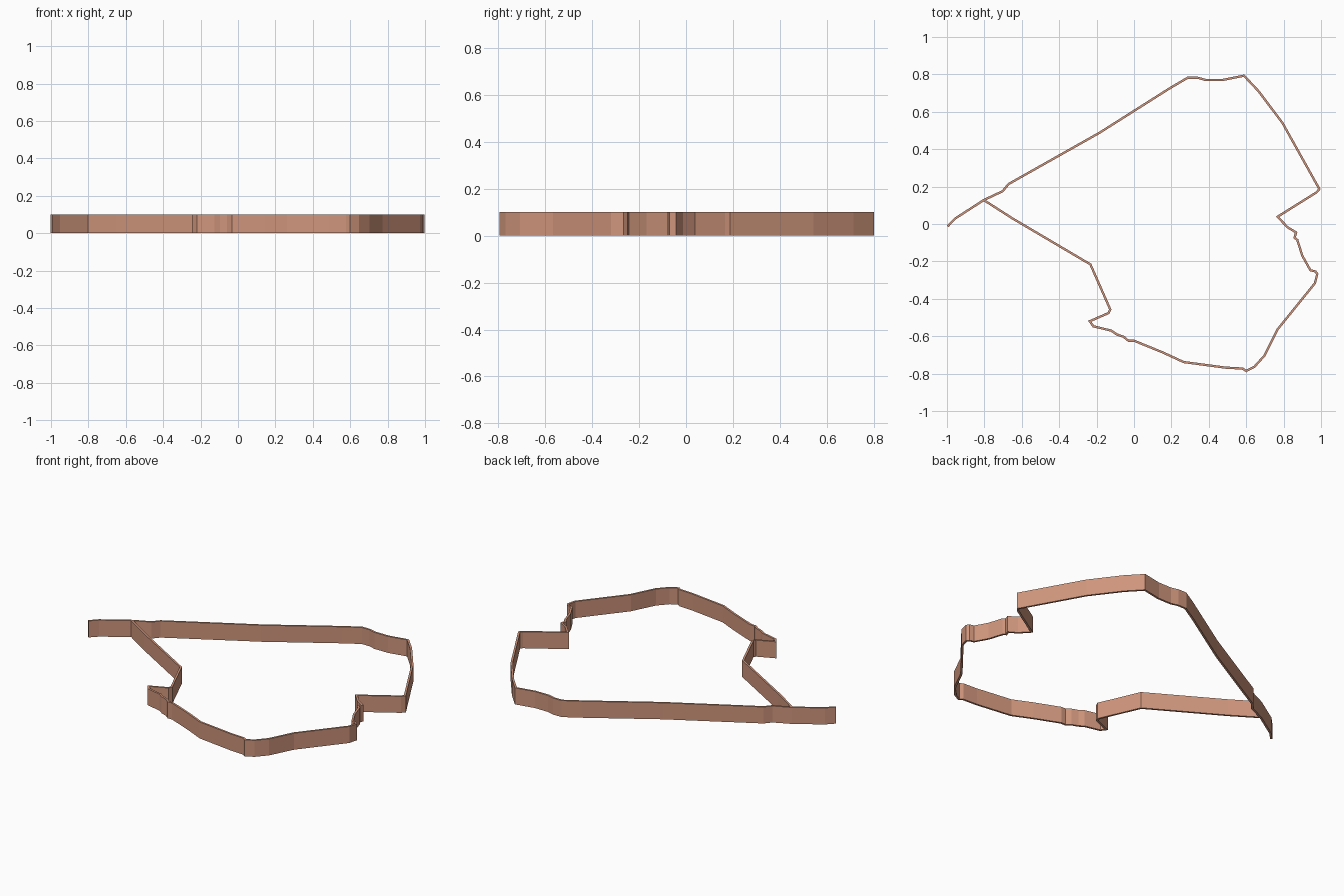
import bpy, bmesh
from mathutils import Vector

if "Cube" in bpy.data.objects:
    bpy.data.objects.remove(bpy.data.objects["Cube"])

HEIGHT, HALF_THICKNESS = 0.1, 0.006

# Centre line: the free tail, the junction, then clockwise round the outline
JUNCTION = (-0.803, 0.128)
TAIL = [(-0.997, -0.013), (-0.955, 0.03)]
NORTH = [(-0.703, 0.175), (-0.67, 0.214), (-0.184, 0.488), (0.19, 0.725),
         (0.287, 0.782), (0.34, 0.782), (0.383, 0.77), (0.473, 0.77), (0.588, 0.793)]
EAST = [(0.666, 0.71), (0.794, 0.54), (0.991, 0.187), (0.977, 0.17), (0.768, 0.039),
        (0.82, -0.017), (0.867, -0.045), (0.858, -0.073), (0.873, -0.085),
        (0.9, -0.17), (0.943, -0.247), (0.97, -0.254), (0.98, -0.267), (0.967, -0.317),
        (0.768, -0.563), (0.698, -0.703), (0.644, -0.763), (0.6, -0.786)]
SOUTH = [(0.58, -0.773), (0.49, -0.768), (0.265, -0.738), (0.15, -0.685), (0.0, -0.624),
         (-0.03, -0.624), (-0.056, -0.603), (-0.093, -0.59), (-0.122, -0.57),
         (-0.217, -0.547), (-0.237, -0.52), (-0.136, -0.476), (-0.127, -0.457),
         (-0.233, -0.216), (-0.65, 0.03)]


def side_offset(path, i):
    """Mitred sideways offset at point i, limited at tight corners."""
    normals = []
    for a, b in ((i - 1, i), (i, i + 1)):
        if a >= 0 and b < len(path):
            d = (path[b] - path[a]).normalized()
            normals.append(Vector((-d.y, d.x)))
    mitre = sum(normals, Vector((0, 0))).normalized()
    return mitre * HALF_THICKNESS / max(mitre.dot(normals[0]), 0.5)


def wall(name, points, material):
    path = [Vector(p) for p in points]
    bm = bmesh.new()
    sections = []
    for i, p in enumerate(path):
        o = side_offset(path, i)
        left, right = p + o, p - o
        sections.append([bm.verts.new((q.x, q.y, z)) for q, z in
                         ((left, 0), (right, 0), (right, HEIGHT), (left, HEIGHT))])
    for s, t in zip(sections, sections[1:]):
        for k in range(4):
            n = (k + 1) % 4
            bm.faces.new((s[k], s[n], t[n], t[k]))
    bm.faces.new(sections[0])
    bm.faces.new(sections[-1])
    bmesh.ops.recalc_face_normals(bm, faces=bm.faces)
    mesh = bpy.data.meshes.new(name)
    bm.to_mesh(mesh)
    bm.free()
    mesh.materials.append(material)
    bpy.context.collection.objects.link(bpy.data.objects.new(name, mesh))


clay = bpy.data.materials.new("clay")
clay.diffuse_color = (0.62, 0.3, 0.2, 1)
clay.use_nodes = True
clay.node_tree.nodes["Principled BSDF"].inputs["Base Color"].default_value = clay.diffuse_color

# One continuous thin wall that closes on itself at the junction
wall("boundary_wall", TAIL + [JUNCTION] + NORTH + EAST + SOUTH + [JUNCTION], clay)
